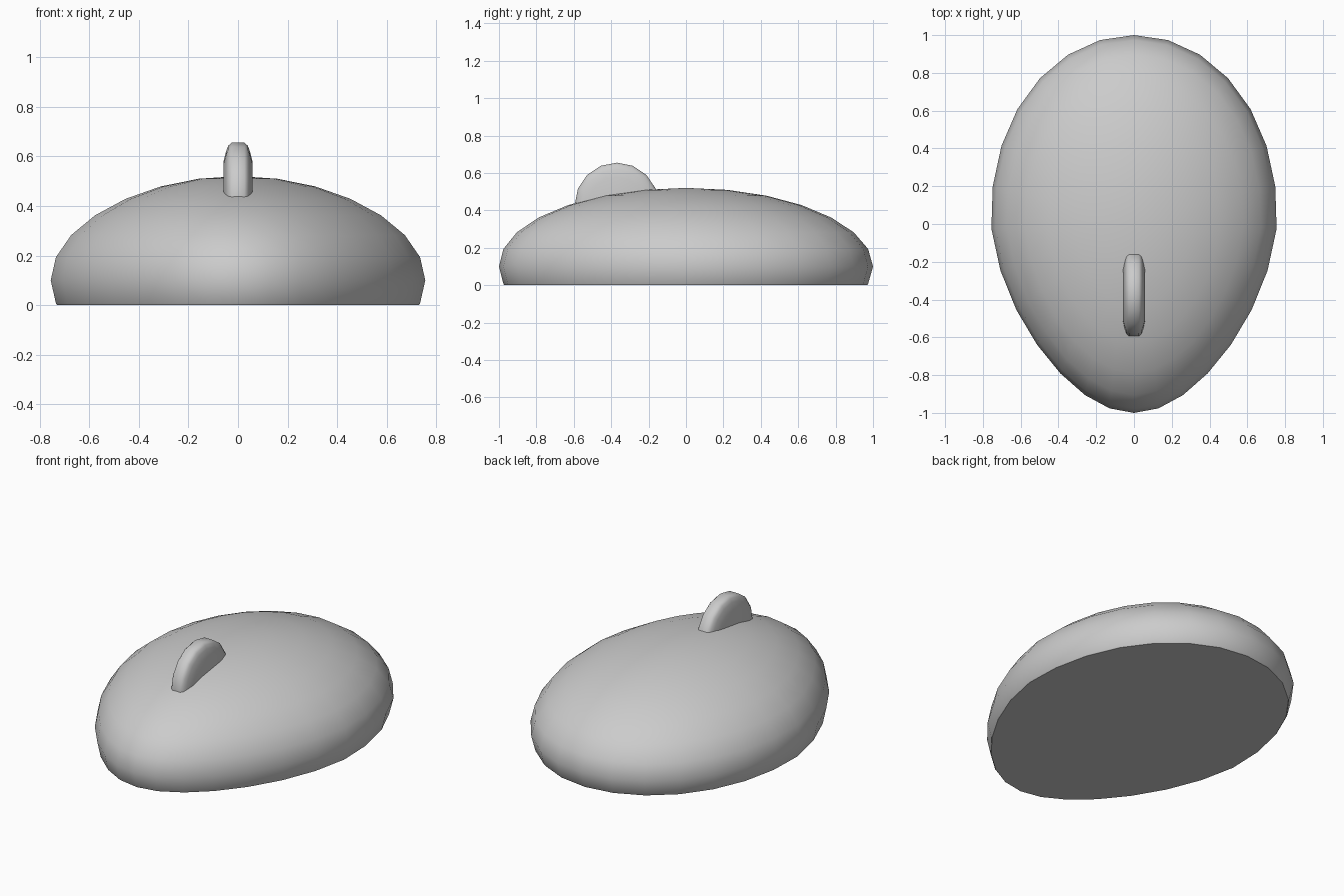
import bpy, bmesh, math

if "Cube" in bpy.data.objects:
    bpy.data.objects.remove(bpy.data.objects["Cube"])


def finish(name, bm, angle):
    bmesh.ops.recalc_face_normals(bm, faces=bm.faces)
    mesh = bpy.data.meshes.new(name)
    bm.to_mesh(mesh)
    bm.free()
    obj = bpy.data.objects.new(name, mesh)
    bpy.context.collection.objects.link(obj)
    bpy.ops.object.select_all(action='DESELECT')
    obj.select_set(True)
    bpy.context.view_layer.objects.active = obj
    bpy.ops.object.shade_smooth_by_angle(angle=math.radians(angle))
    return obj


def half_width(y):
    # egg outline: wide at the back, narrowing to the front
    return 0.755 + 0.055 * y if y > 0 else 0.755 + 0.12 * y - 0.06 * y * y


# Egg-shaped body: shaped sphere cut flat at the ground
bm = bmesh.new()
bmesh.ops.create_uvsphere(bm, u_segments=28, v_segments=14, radius=1)
for v in bm.verts:
    x, y, z = v.co
    v.co.x = x * half_width(y) * (1 - 0.06 * z * z)
    v.co.y = y - 0.025 * (1 - y * y) * (1 - z * z)
    v.co.z = 0.1 + 0.42 * z
cut = bmesh.ops.bisect_plane(bm, geom=bm.verts[:] + bm.edges[:] + bm.faces[:],
                             plane_co=(0, 0, 0), plane_no=(0, 0, 1), clear_inner=True)
rim = [e for e in cut['geom_cut'] if isinstance(e, bmesh.types.BMEdge)]
bmesh.ops.contextual_create(bm, geom=rim)
finish("body", bm, 45)

# Scroll wheel: rounded disc turned around the x axis
half = [(0.060, 0.0), (0.058, 0.15), (0.048, 0.19), (0.040, 0.212), (0.026, 0.225)]
profile = half + [(-x, r) for x, r in reversed(half)]
bm = bmesh.new()
verts = [bm.verts.new((x, -0.37, 0.43 + r)) for x, r in profile]
edges = [bm.edges.new(pair) for pair in zip(verts, verts[1:])]
bmesh.ops.spin(bm, geom=verts + edges, cent=(0, -0.37, 0.43), axis=(1, 0, 0),
               angle=math.tau, steps=16, use_merge=False)
bmesh.ops.remove_doubles(bm, verts=bm.verts, dist=0.0005)
finish("scroll_wheel", bm, 60)
